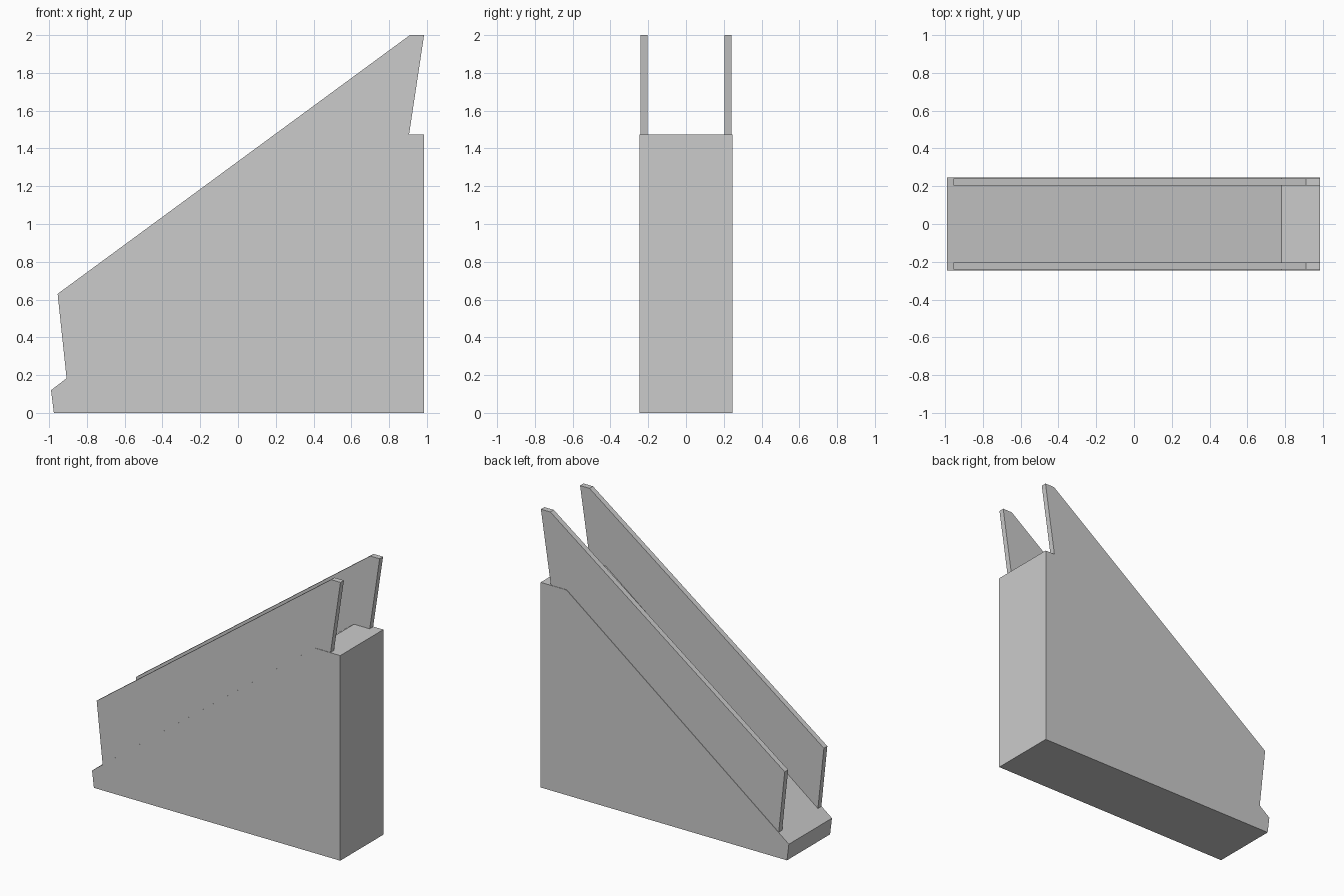
import bpy
import bmesh

cube = bpy.data.objects.get("Cube")
if cube:
    bpy.data.objects.remove(cube, do_unlink=True)

grey = bpy.data.materials.new("light grey")
grey.use_nodes = True
colour = (0.6, 0.6, 0.6, 1)
grey.diffuse_color = colour
grey.node_tree.nodes["Principled BSDF"].inputs["Base Color"].default_value = colour


def side_profile(name, outline, y_front, y_back):
    """Extrude an x-z outline along y."""
    bm = bmesh.new()
    face = bm.faces.new([bm.verts.new((x, y_front, z)) for x, z in outline])
    moved = bmesh.ops.extrude_face_region(bm, geom=[face])["geom"]
    verts = [v for v in moved if isinstance(v, bmesh.types.BMVert)]
    bmesh.ops.translate(bm, verts=verts, vec=(0, y_back - y_front, 0))
    bmesh.ops.recalc_face_normals(bm, faces=bm.faces)
    mesh = bpy.data.meshes.new(name)
    bm.to_mesh(mesh)
    bm.free()
    mesh.materials.append(grey)
    obj = bpy.data.objects.new(name, mesh)
    bpy.context.collection.objects.link(obj)
    return obj


# Solid wedge with a blunt toe and a level landing at the top
side_profile("ramp_body", [(-0.99, 0.12), (-0.975, 0), (0.985, 0),
                           (0.985, 1.475), (0.78, 1.475)], -0.245, 0.245)

# Side rails, their feet sunk just below the ramp surface
rail = [(-0.955, 0.63), (-0.905, 0.16), (0.78, 1.45), (0.902, 1.45),
        (0.985, 2.0), (0.91, 2.0)]
for name, side in (("front_rail", -1), ("back_rail", 1)):
    side_profile(name, rail, side * 0.203, side * 0.242)
